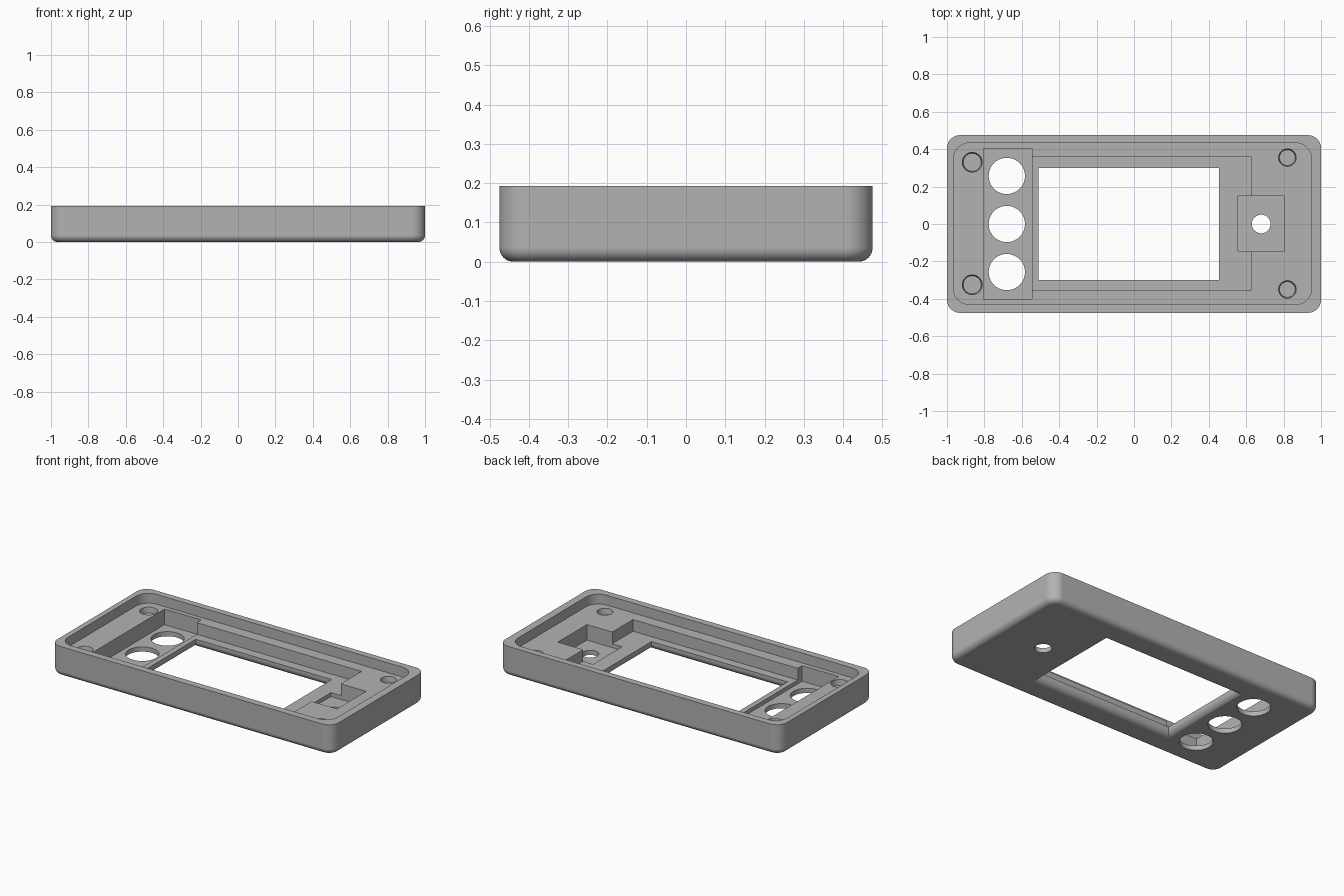
import bpy, bmesh, math

if "Cube" in bpy.data.objects:
    bpy.data.objects.remove(bpy.data.objects["Cube"], do_unlink=True)

TOP, LEDGE, SCREEN_FLOOR, FLOOR = 0.193, 0.13, 0.055, 0.03
SEG = 10

grey = bpy.data.materials.new("plain_grey")
grey.use_nodes = True
grey.diffuse_color = (0.45, 0.45, 0.45, 1)
grey.node_tree.nodes["Principled BSDF"].inputs["Base Color"].default_value = grey.diffuse_color


def ring(x0, x1, y0, y1, r, grow=0.0):
    """Rounded rectangle outline, counter-clockwise."""
    x0, x1, y0, y1, r = x0 - grow, x1 + grow, y0 - grow, y1 + grow, max(r, 0)
    corners = [(x1 - r, y1 - r), (x0 + r, y1 - r), (x0 + r, y0 + r), (x1 - r, y0 + r)]
    pts = []
    for i, (cx, cy) in enumerate(corners):
        for k in range(SEG + 1 if r else 1):
            a = math.pi / 2 * (i + k / SEG)
            pts.append((cx + r * math.cos(a), cy + r * math.sin(a)))
    return pts


def loft(name, levels):
    """Solid through a stack of (z, outline) levels."""
    bm = bmesh.new()
    rows = [[bm.verts.new((x, y, z)) for x, y in pts] for z, pts in levels]
    n = len(rows[0])
    bm.faces.new(rows[0][::-1])
    bm.faces.new(rows[-1])
    for a, b in zip(rows, rows[1:]):
        for i in range(n):
            j = (i + 1) % n
            bm.faces.new((a[i], a[j], b[j], b[i]))
    bmesh.ops.remove_doubles(bm, verts=bm.verts, dist=1e-5)
    mesh = bpy.data.meshes.new(name)
    bm.to_mesh(mesh)
    bm.free()
    mesh.materials.append(grey)
    obj = bpy.data.objects.new(name, mesh)
    bpy.context.collection.objects.link(obj)
    return obj


def block(name, x0, x1, y0, y1, z0, z1, r=0.0):
    outline = ring(x0, x1, y0, y1, r)
    return loft(name, [(z0, outline), (z1, outline)])


def plug(name, x, y, z0, z1, r0, r1):
    def circle(r):
        return [(x + r * math.cos(math.tau * k / 40), y + r * math.sin(math.tau * k / 40))
                for k in range(40)]
    return loft(name, [(z0, circle(r0)), (z1, circle(r1))])


def fillet(radius):
    """Inset and height pairs of a quarter round, from the bottom upward."""
    for k in range(SEG + 1):
        a = math.pi / 2 * k / SEG
        yield radius * (1 - math.sin(a)), radius * (1 - math.cos(a))


# Outer shell with a rounded lower edge
levels = [(z, ring(-1, 1, -0.475, 0.475, 0.07 - d, -d)) for d, z in fillet(0.036)]
levels.append((TOP, ring(-1, 1, -0.475, 0.475, 0.07)))
shell = loft("enclosure_front_shell", levels)

# Recess inside the rim, and the pockets below it
over = LEDGE + 0.02
cutters = [
    block("rim_recess", -0.965, 0.95, -0.43, 0.433, LEDGE, 0.3, 0.085),
    block("screen_pocket", -0.56, 0.625, -0.355, 0.36, SCREEN_FLOOR, over),
    block("button_pocket", -0.805, -0.545, -0.4, 0.405, FLOOR, over),
    block("switch_pocket", 0.555, 0.805, -0.145, 0.15, FLOOR, over),
]

# Screen window, flared with a round edge on the underside
window = (-0.51, 0.455, -0.3, 0.3, 0)
flare = 0.04
levels = [(-0.02, ring(*window, flare))]
levels += [(z, ring(*window, d)) for d, z in fillet(flare)]
levels.append((over, ring(*window)))
cutters.append(loft("screen_window", levels))

# Through holes for buttons and switch
for y in (-0.257, 0, 0.257):
    cutters.append(plug("button_hole", -0.68, y, -0.1, over, 0.097, 0.097))
cutters.append(plug("switch_hole", 0.68, 0, -0.1, over, 0.05, 0.05))

# Blind screw holes in the ledge
for x, y, r in ((-0.865, 0.33, 0.056), (-0.865, -0.325, 0.056),
                (0.82, 0.355, 0.05), (0.82, -0.35, 0.05)):
    cutters.append(plug("screw_hole", x, y, LEDGE - 0.035, over, r - 0.008, r))

# Cut everything, then drop the cutters
bpy.ops.object.select_all(action="DESELECT")
bpy.context.view_layer.objects.active = shell
shell.select_set(True)
for cutter in cutters:
    cut = shell.modifiers.new(cutter.name, "BOOLEAN")
    cut.operation, cut.solver, cut.object = "DIFFERENCE", "EXACT", cutter
    bpy.ops.object.modifier_apply(modifier=cut.name)
    bpy.data.objects.remove(cutter, do_unlink=True)

# Smooth fillets, flat panels
bpy.ops.object.shade_smooth_by_angle(angle=math.radians(30))
weighted = shell.modifiers.new("flat_panels", "WEIGHTED_NORMAL")
weighted.keep_sharp = True
